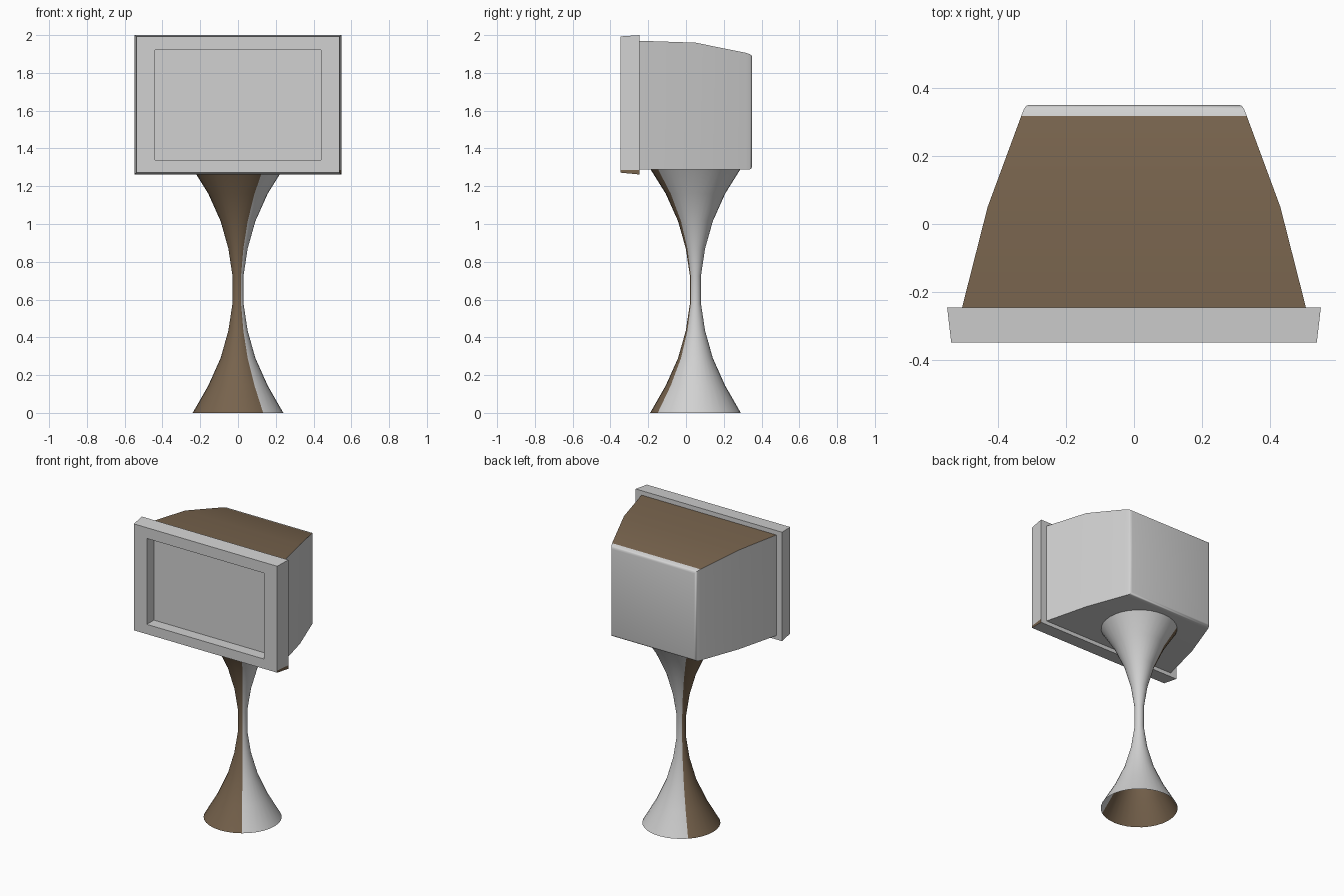
import bpy, bmesh, math

if "Cube" in bpy.data.objects:
    bpy.data.objects.remove(bpy.data.objects["Cube"])


def material(name, color):
    m = bpy.data.materials.new(name)
    m.diffuse_color = (*color, 1)
    m.use_nodes = True
    m.node_tree.nodes["Principled BSDF"].inputs["Base Color"].default_value = m.diffuse_color
    return m


GREY = material("light grey", (0.64, 0.64, 0.64))
BROWN = material("walnut brown", (0.185, 0.125, 0.074))


def finish(bm, name, is_brown, angle):
    bm.normal_update()
    for f in bm.faces:
        f.material_index = int(is_brown(f))
    me = bpy.data.meshes.new(name)
    bm.to_mesh(me)
    bm.free()
    me.materials.append(GREY)
    me.materials.append(BROWN)
    ob = bpy.data.objects.new(name, me)
    bpy.context.collection.objects.link(ob)
    bpy.ops.object.select_all(action='DESELECT')
    ob.select_set(True)
    bpy.context.view_layer.objects.active = ob
    bpy.ops.object.shade_smooth_by_angle(angle=math.radians(angle))
    return ob


def rect_loop(bm, y, hx, z0, z1):
    return [bm.verts.new((x, y, z)) for x, z in
            ((-hx, z0), (hx, z0), (hx, z1), (-hx, z1))]


def loft(bm, loops, cap_end):
    for a, b in zip(loops, loops[1:]):
        n = len(a)
        for i in range(n):
            j = (i + 1) % n
            bm.faces.new((a[i], a[j], b[j], b[i]))
    if cap_end:
        bm.faces.new(loops[-1])


# Pedestal: open hourglass, one side brown
CY, SEG = 0.05, 32
profile = [(0.24, 0), (0.157, 0.145), (0.092, 0.29), (0.051, 0.435),
           (0.029, 0.58), (0.029, 0.725), (0.051, 0.87), (0.092, 1.015),
           (0.157, 1.16), (0.237, 1.288)]
bm = bmesh.new()
rings = [[bm.verts.new((r * math.cos(math.tau * i / SEG),
                        CY + r * math.sin(math.tau * i / SEG), z))
          for i in range(SEG)] for r, z in profile]
loft(bm, rings, False)


def pedestal_brown(f):
    c = f.calc_center_median()
    return 135 < math.degrees(math.atan2(c.y - CY, c.x)) % 360 < 303.75


finish(bm, "pedestal", pedestal_brown, 60)

# Cabinet: tapering toward a softly rounded back, brown top panel, open front
bm = bmesh.new()
sections = [(-0.245, 0.505, 1.288, 1.97), (0.05, 0.43, 1.288, 1.96),
            (0.318, 0.331, 1.288, 1.906), (0.338, 0.323, 1.289, 1.899),
            (0.347, 0.317, 1.295, 1.893), (0.35, 0.307, 1.305, 1.883)]
loft(bm, [rect_loop(bm, *s) for s in sections], True)
bmesh.ops.reverse_faces(bm, faces=[f for f in bm.faces
                                   if f.normal.dot(f.calc_center_median()) < -9])
bmesh.ops.recalc_face_normals(bm, faces=bm.faces)
finish(bm, "cabinet",
       lambda f: f.normal.z > 0.8 and f.calc_center_median().y < 0.318, 50)

# Screen bezel with recessed screen; its back rim meets the cabinet,
# and a low strip on the right side is brown
bm = bmesh.new()
loft(bm, [rect_loop(bm, -0.245, 0.505, 1.288, 1.97),
          rect_loop(bm, -0.245, 0.549, 1.262, 2.0),
          rect_loop(bm, -0.348, 0.537, 1.272, 1.993),
          rect_loop(bm, -0.348, 0.44, 1.338, 1.92),
          rect_loop(bm, -0.272, 0.44, 1.338, 1.92)], True)
bmesh.ops.recalc_face_normals(bm, faces=bm.faces)
bmesh.ops.bisect_plane(bm, geom=bm.verts[:] + bm.edges[:] + bm.faces[:],
                       plane_co=(0, 0, 1.286), plane_no=(0, 0, 1))
finish(bm, "screen_bezel",
       lambda f: abs(f.normal.x) > 0.8 and f.calc_center_median().x > 0.5
       and f.calc_center_median().z < 1.286, 30)
